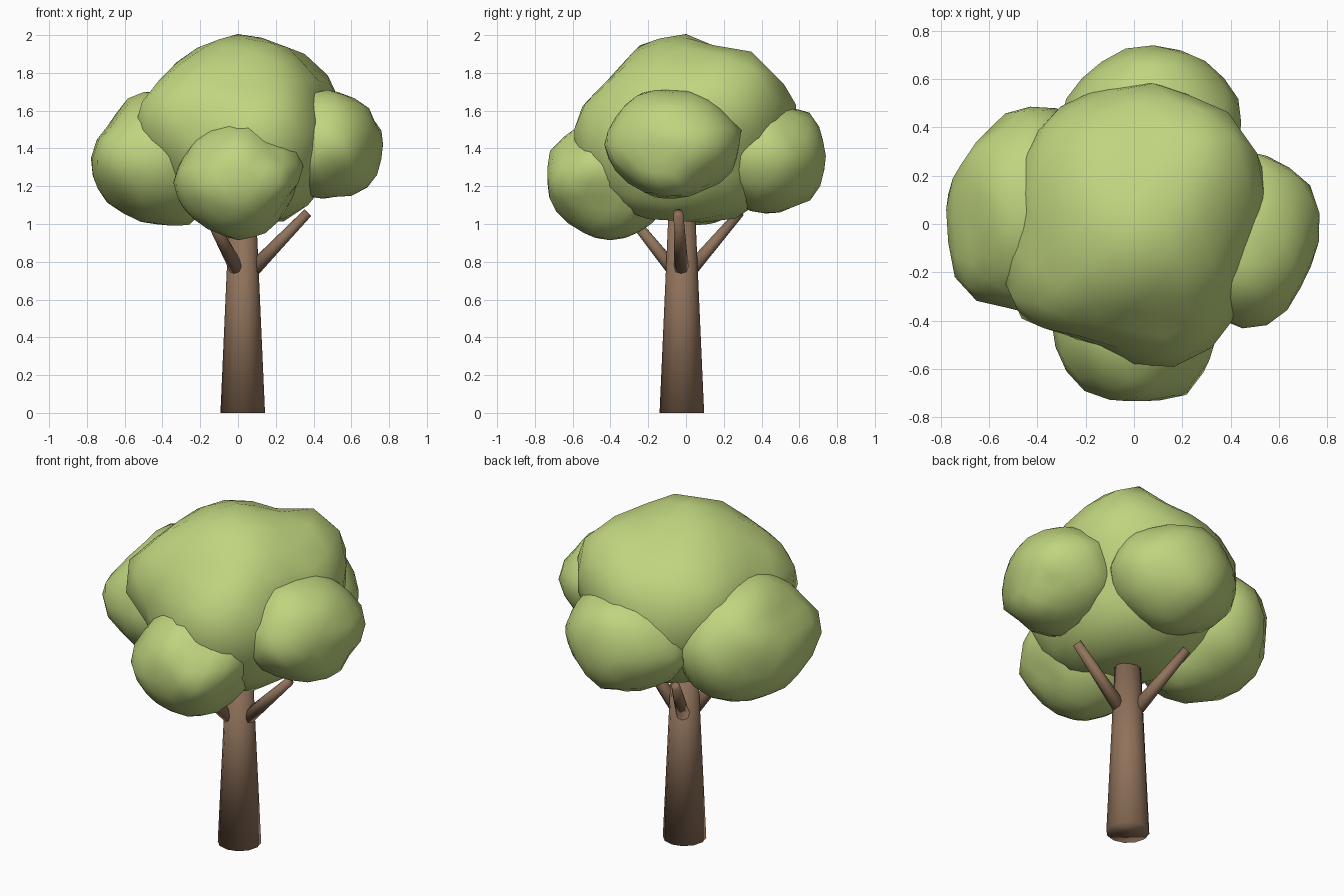
import bpy, bmesh, math
from mathutils import Vector, noise


def material(name, color):
    m = bpy.data.materials.new(name)
    m.diffuse_color = color
    return m


BARK = material("bark", (0.28, 0.17, 0.105, 1))
LEAF = material("leaf", (0.52, 0.66, 0.21, 1))


def finish(bm, name, mat):
    mesh = bpy.data.meshes.new(name)
    bm.to_mesh(mesh)
    bm.free()
    ob = bpy.data.objects.new(name, mesh)
    bpy.context.collection.objects.link(ob)
    mesh.materials.append(mat)
    for p in mesh.polygons:
        p.use_smooth = True
    return ob


def limb(name, start, end, r1, r2, sides):
    """Tapered cylinder between two points."""
    start, end = Vector(start), Vector(end)
    axis = end - start
    bm = bmesh.new()
    bmesh.ops.create_cone(bm, cap_ends=True, segments=sides,
                          radius1=r1, radius2=r2, depth=axis.length)
    turn = axis.to_track_quat('Z', 'Y')
    for v in bm.verts:
        v.co = turn @ v.co + (start + end) / 2
    return finish(bm, name, BARK)


def clump(name, center, radii, lumps, seed):
    """Icosphere scaled to an ellipsoid, pulled softly towards a few lump points."""
    bm = bmesh.new()
    bmesh.ops.create_icosphere(bm, subdivisions=3, radius=1)
    pulls = [Vector([(a - b) / r for a, b, r in zip(p, center, radii)]) for p in lumps]
    for v in bm.verts:
        n = v.co.normalized()
        total = weight = 0.2
        for q in pulls:
            w = math.exp(26 * (n.dot(q.normalized()) - 1))
            total += w * q.length
            weight += w
        k = total / weight + 0.05 * noise.noise(n * 2.8 + Vector((seed, 0.7 * seed, 0.3)))
        v.co = [b + a * k * r for a, b, r in zip(n, center, radii)]
    return finish(bm, name, LEAF)


# Trunk and three branches
CX, CY = 0.025, -0.022
limb("trunk", (CX, CY, 0), (CX, CY, 1.06), 0.118, 0.071, 12)
for i, deg in enumerate((-3, 117, 237)):
    c, s = math.cos(math.radians(deg)), math.sin(math.radians(deg))
    limb(f"branch_{i + 1}", (CX + 0.06 * c, CY + 0.06 * s, 0.765),
         (CX + 0.345 * c, CY + 0.345 * s, 1.06), 0.039, 0.025, 8)

# Crown: one large central clump and four side clumps
clump("crown_main", (0, 0, 1.5), (0.50, 0.58, 0.50),
      [(0, -0.05, 2.0), (-0.23, 0, 1.91), (-0.42, 0, 1.75), (-0.53, -0.29, 1.62),
       (0.42, 0.42, 1.81), (0.53, 0.25, 1.66), (0.45, -0.2, 1.45), (0, -0.40, 1.76),
       (0.2, -0.6, 1.43), (-0.12, -0.51, 1.55), (0, 0.25, 1.89), (0.15, 0.55, 1.65),
       (-0.05, 0.58, 1.55), (-0.4, 0.4, 1.6), (0.41, -0.45, 1.42), (0.25, -0.42, 1.14),
       (0.4, -0.12, 1.11), (0.2, 0.23, 1.03), (0, 0, 1.02)], 1.3)
clump("crown_front", (0, -0.4, 1.22), (0.32, 0.33, 0.30),
      [(-0.2, -0.5, 1.46), (0, -0.57, 1.53), (-0.34, -0.45, 1.25), (-0.17, -0.45, 0.98),
       (0, -0.4, 0.92), (0.24, -0.45, 1.11), (0.34, -0.48, 1.36), (0, -0.71, 1.40),
       (-0.22, -0.68, 1.22), (0.25, -0.68, 1.25), (0, -0.74, 1.2)], 4.1)
clump("crown_left", (-0.43, 0.06, 1.35), (0.34, 0.42, 0.35),
      [(-0.78, 0, 1.28), (-0.55, 0.05, 1.69), (-0.69, 0, 1.12), (-0.45, 0, 1.01),
       (-0.25, 0, 1.0), (-0.65, 0.34, 1.35), (-0.35, 0.48, 1.35), (-0.73, -0.25, 1.35),
       (-0.45, -0.37, 1.3), (-0.67, 0.05, 1.55)], 7.7)
clump("crown_right", (0.45, -0.07, 1.42), (0.31, 0.35, 0.28),
      [(0.77, 0.05, 1.43), (0.65, 0, 1.65), (0.68, -0.1, 1.18), (0.45, -0.05, 1.13),
       (0.57, 0.28, 1.45), (0.73, 0.17, 1.45), (0.69, -0.25, 1.4), (0.58, -0.41, 1.42),
       (0.5, -0.34, 1.26), (0.5, -0.24, 1.69), (0.5, 0.07, 1.69)], 2.6)
clump("crown_back", (0.08, 0.42, 1.36), (0.36, 0.31, 0.29),
      [(0.05, 0.73, 1.27), (0.08, 0.70, 1.54), (0.1, 0.5, 1.63), (0.1, 0.45, 1.05),
       (0.08, 0.71, 1.18), (0.36, 0.61, 1.4), (0.44, 0.4, 1.4), (-0.20, 0.61, 1.36),
       (-0.31, 0.47, 1.36)], 9.2)
